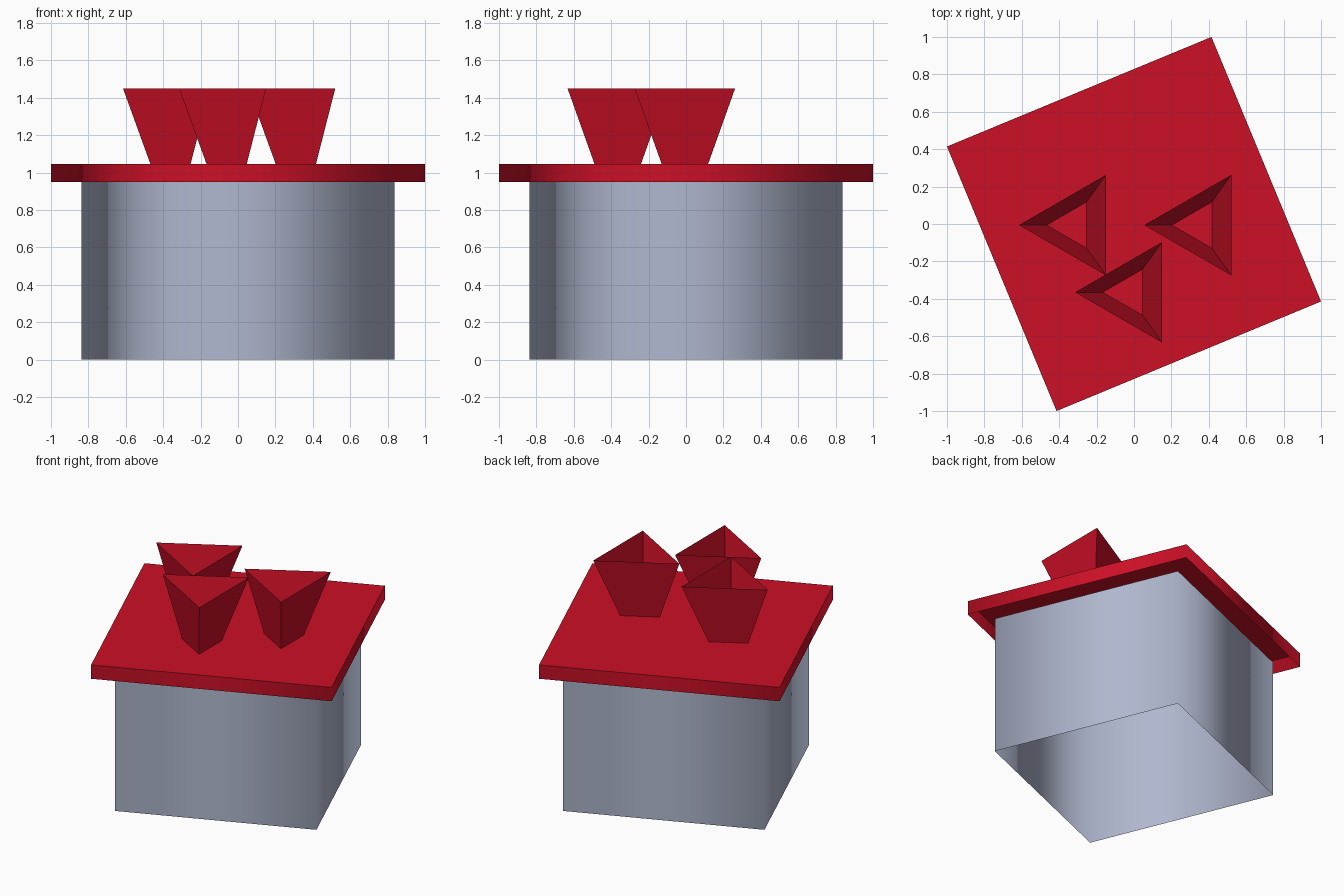
import bpy, bmesh, math

if "Cube" in bpy.data.objects:
    bpy.data.objects.remove(bpy.data.objects["Cube"])


def material(name, rgb):
    m = bpy.data.materials.new(name)
    lin = [c / 12.92 if c <= 0.04045 else ((c + 0.055) / 1.055) ** 2.4 for c in rgb]
    m.diffuse_color = (*lin, 1)
    m.use_nodes = True
    m.node_tree.nodes["Principled BSDF"].inputs["Base Color"].default_value = m.diffuse_color
    return m


RED = material("crimson", (0.80, 0.06, 0.15))
GREY = material("blue_grey", (0.69, 0.72, 0.81))


def ring(bm, n, center, radius, z, angle):
    return [bm.verts.new((center[0] + radius * math.cos(angle + math.tau * i / n),
                          center[1] + radius * math.sin(angle + math.tau * i / n), z))
            for i in range(n)]


def shell(name, n, low, high, angle, mat, top=False, smooth=False):
    """Open n-sided tube; low and high are (centre, radius, z)."""
    bm = bmesh.new()
    a, b = ring(bm, n, *low, angle), ring(bm, n, *high, angle)
    for i in range(n):
        j = (i + 1) % n
        bm.faces.new((a[i], a[j], b[j], b[i])).smooth = smooth
    if top:
        cap = bm.faces.new(b)
        for e in cap.edges:
            e.smooth = False
    me = bpy.data.meshes.new(name)
    bm.to_mesh(me)
    bm.free()
    me.materials.append(mat)
    ob = bpy.data.objects.new(name, me)
    bpy.context.collection.objects.link(ob)
    return ob


TURN = math.radians(67.5)
R = 1 / math.cos(math.radians(22.5))

# Square body, open at the bottom, softly shaded round its corners
shell("body", 4, ((0, 0), 0.838 * R, 0), ((0, 0), 0.838 * R, 0.95), TURN, GREY, smooth=True)

# Lid with a rim, hollow underneath
shell("lid", 4, ((0, 0), R, 0.95), ((0, 0), R, 1.045), TURN, RED, top=True, smooth=True)

# Three flared triangular cups, open at the top
for k, (x, y) in enumerate([(-0.305, -0.006), (-0.005, -0.365), (0.365, -0.006)], 1):
    shell(f"cup_{k}", 3, ((x - 0.02, y), 0.143, 1.045), ((x, y), 0.31, 1.45), math.pi, RED)
